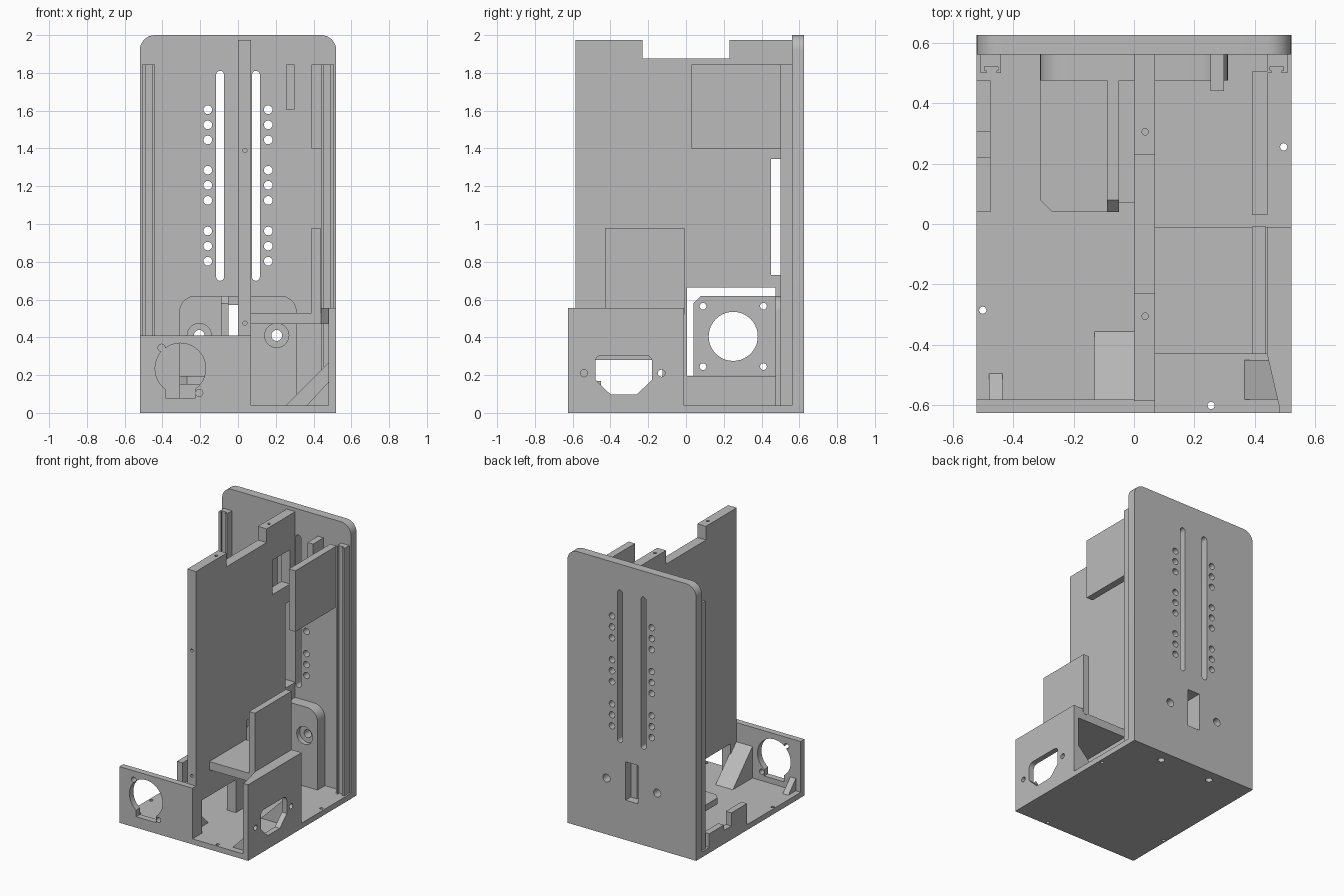
import bpy, bmesh, math
from mathutils import Vector

cube = bpy.data.objects.get("Cube")
if cube:
    bpy.data.objects.remove(cube, do_unlink=True)

grey = bpy.data.materials.new("plain grey")
grey.use_nodes = True
grey.diffuse_color = (0.5, 0.5, 0.5, 1)
grey.node_tree.nodes["Principled BSDF"].inputs["Base Color"].default_value = (0.5, 0.5, 0.5, 1)


def prism(name, axis, pts, a, b):
    """Extrude a 2D outline along an axis from a to b."""
    def place(p, t):
        return {"x": (t, p[0], p[1]), "y": (p[0], t, p[1]), "z": (p[0], p[1], t)}[axis]
    bm = bmesh.new()
    face = bm.faces.new([bm.verts.new(place(p, a)) for p in pts])
    ext = bmesh.ops.extrude_face_region(bm, geom=[face])
    moved = [v for v in ext["geom"] if isinstance(v, bmesh.types.BMVert)]
    bmesh.ops.translate(bm, verts=moved, vec=Vector(place((0, 0), b - a)))
    bmesh.ops.recalc_face_normals(bm, faces=bm.faces)
    mesh = bpy.data.meshes.new(name)
    bm.to_mesh(mesh)
    bm.free()
    mesh.materials.append(grey)
    obj = bpy.data.objects.new(name, mesh)
    bpy.context.collection.objects.link(obj)
    return obj


def rect(u0, u1, v0, v1):
    return [(u0, v0), (u1, v0), (u1, v1), (u0, v1)]


def arc(cu, cv, r, start, end, n):
    return [(cu + r * math.cos(math.radians(start + (end - start) * i / n)),
             cv + r * math.sin(math.radians(start + (end - start) * i / n))) for i in range(n + 1)]


def circle(cu, cv, r, n=24):
    return arc(cu, cv, r, 0, 360, n)[:-1]


def round_top(u0, u1, v0, v1, r):
    return [(u0, v0), (u1, v0)] + arc(u1 - r, v1 - r, r, 0, 90, 8) + arc(u0 + r, v1 - r, r, 90, 180, 8)


def box(name, x, y, z):
    return prism(name, "z", rect(*x, *y), *z)


def cut(obj, axis, pts, a, b):
    """Subtract an extruded outline from a part."""
    cutter = prism("cutter", axis, pts, a, b)
    mod = obj.modifiers.new("cut", "BOOLEAN")
    mod.operation, mod.solver, mod.object = "DIFFERENCE", "EXACT", cutter
    deps = bpy.context.evaluated_depsgraph_get()
    mesh = bpy.data.meshes.new_from_object(obj.evaluated_get(deps))
    obj.modifiers.clear()
    obj.data = mesh
    bpy.data.objects.remove(cutter, do_unlink=True)


# Floor with fixing holes
floor = box("floor", (-0.52, 0.52), (-0.625, 0.565), (0, 0.04))
for x, y in [(-0.5, -0.285), (0.255, -0.6), (0.495, 0.255)]:
    cut(floor, "z", circle(x, y, 0.012, 16), -0.1, 0.1)

# Back plate and mounting pad
back = prism("back_plate", "y", round_top(-0.52, 0.52, 0, 2, 0.08), 0.56, 0.625)
pad = prism("mounting_pad", "y", round_top(-0.31, 0.31, 0.03, 0.62, 0.085), 0.475, 0.56)
for s in (-1, 1):
    slot = arc(s * 0.095, 1.79, 0.021, 0, 180, 8) + arc(s * 0.095, 0.72, 0.021, 180, 360, 8)
    cut(back, "y", slot, 0.4, 0.8)
    for group in (1.525, 1.205, 0.883):
        for dz in (-0.08, 0, 0.08):
            cut(back, "y", circle(s * 0.16, group + dz, 0.023, 16), 0.4, 0.8)
    for part in (back, pad):
        cut(part, "y", circle(s * 0.205, 0.41, 0.029), 0.4, 0.8)
    cut(pad, "y", circle(s * 0.205, 0.41, 0.064), 0.4, 0.51)
    for part in (floor, pad):
        cut(part, "z", circle(s * 0.21, 0.535, 0.024), -0.1, 0.12)
for part in (back, pad):
    cut(part, "y", rect(-0.05, 0.05, 0.29, 0.57), 0.4, 0.8)

# Slotted guide rails on the back plate
rail = [(0.44, 0.565), (0.44, 0.5), (0.455, 0.5), (0.455, 0.508), (0.45, 0.508), (0.45, 0.52),
        (0.495, 0.52), (0.495, 0.508), (0.488, 0.508), (0.488, 0.5), (0.507, 0.5), (0.507, 0.565)]
for s, side in ((-1, "right"), (1, "left")):
    prism(side + "_guide_rail", "z", [(s * x, y) for x, y in rail], 0.04, 1.845)

# Central wall with top notch and windows
wall = prism("central_wall", "x", [(-0.585, 0.03), (0.565, 0.03), (0.565, 1.975), (0.23, 1.975),
             (0.23, 1.875), (-0.23, 1.875), (-0.23, 1.975), (-0.585, 1.975)], 0, 0.07)
for window in [(-0.515, -0.125, 0.04, 0.28), (0.005, 0.475, 0.195, 0.665), (0.45, 0.56, 0.73, 1.345),
               (0.3, 0.5, 1.47, 1.72)]:
    cut(wall, "x", rect(*window), -0.1, 0.2)
for y in (-0.305, 0.305):
    cut(wall, "z", circle(0.037, y, 0.011, 12), 1.9, 2.1)
for z in (0.475, 1.39):
    cut(wall, "y", circle(0.037, z, 0.011, 12), -0.7, -0.5)

# Front panel with round opening, lower notch and screw holes
front = box("front_panel", (-0.52, 0.07), (-0.625, -0.58), (0, 0.41))
cut(front, "y", circle(-0.305, 0.235, 0.134, 40), -0.7, -0.5)
cut(front, "y", rect(-0.385, -0.225, 0.08, 0.2), -0.7, -0.5)
for x, z in [(-0.405, 0.345), (-0.205, 0.105)]:
    cut(front, "y", circle(x, z, 0.019, 16), -0.7, -0.5)

# Left side wall with power inlet and thickened upper edge
side = box("left_side_wall", (0.48, 0.52), (-0.625, -0.01), (0, 0.555))
inlet = [(-0.48, 0.175), (-0.4, 0.098), (-0.26, 0.098), (-0.18, 0.175)]
inlet += arc(-0.215, 0.27, 0.035, 0, 90, 6) + arc(-0.445, 0.27, 0.035, 90, 180, 6)
cut(side, "x", inlet, 0.4, 0.6)
for y in (-0.54, -0.13):
    cut(side, "x", circle(y, 0.21, 0.019, 16), 0.4, 0.6)
prism("side_wall_wedge", "z", [(0.485, -0.625), (0.485, -0.01), (0.44, -0.01), (0.44, -0.43)], 0.47, 0.555)

# Shelf and upright cards on the left
box("left_shelf", (0.06, 0.45), (-0.43, -0.01), (0.47, 0.53))
box("lower_card", (0.39, 0.437), (-0.43, -0.008), (0.52, 0.98))
box("upper_card", (0.39, 0.442), (0.03, 0.505), (1.4, 1.845))
box("upper_stop", (0.253, 0.298), (0.44, 0.565), (1.605, 1.845))

# Fan plate and its bracket shelf
fan = prism("fan_plate", "x", [(0.04, 0.17), (0.48, 0.17), (0.48, 0.62), (0.08, 0.62), (0.04, 0.58)], -0.09, -0.05)
cut(fan, "x", circle(0.25, 0.405, 0.13, 40), -0.2, 0.1)
for y in (0.09, 0.41):
    for z in (0.245, 0.565):
        cut(fan, "x", circle(y, z, 0.018, 16), -0.2, 0.1)
prism("fan_shelf", "z", [(-0.31, 0.48), (-0.31, 0.08), (-0.27, 0.04), (-0.05, 0.04), (-0.05, 0.07),
      (0.01, 0.07), (0.01, 0.48)], 0.15, 0.195)

# Low notched rail on the right edge
prism("right_edge_rail", "x", [(0.04, 0.03), (0.475, 0.03), (0.475, 0.14), (0.305, 0.14), (0.305, 0.1),
      (0.22, 0.1), (0.22, 0.195), (0.04, 0.195)], -0.52, -0.475)

# Corner gussets
prism("large_front_gusset", "x", [(-0.585, 0.035), (-0.35, 0.035), (-0.585, 0.275)], -0.13, 0.01)
prism("small_front_gusset", "x", [(-0.585, 0.035), (-0.49, 0.035), (-0.585, 0.135)], -0.48, -0.435)
prism("large_side_gusset", "y", [(0.25, 0.035), (0.485, 0.035), (0.485, 0.27)], -0.1, -0.015)
prism("small_side_gusset", "y", [(0.36, 0.035), (0.485, 0.035), (0.485, 0.17)], -0.58, -0.45)

# Crisp flat faces with smooth bores
for obj in bpy.context.collection.objects:
    obj.select_set(obj.type == "MESH")
    if obj.type == "MESH":
        bpy.context.view_layer.objects.active = obj
bpy.ops.object.shade_smooth_by_angle(angle=math.radians(30))
